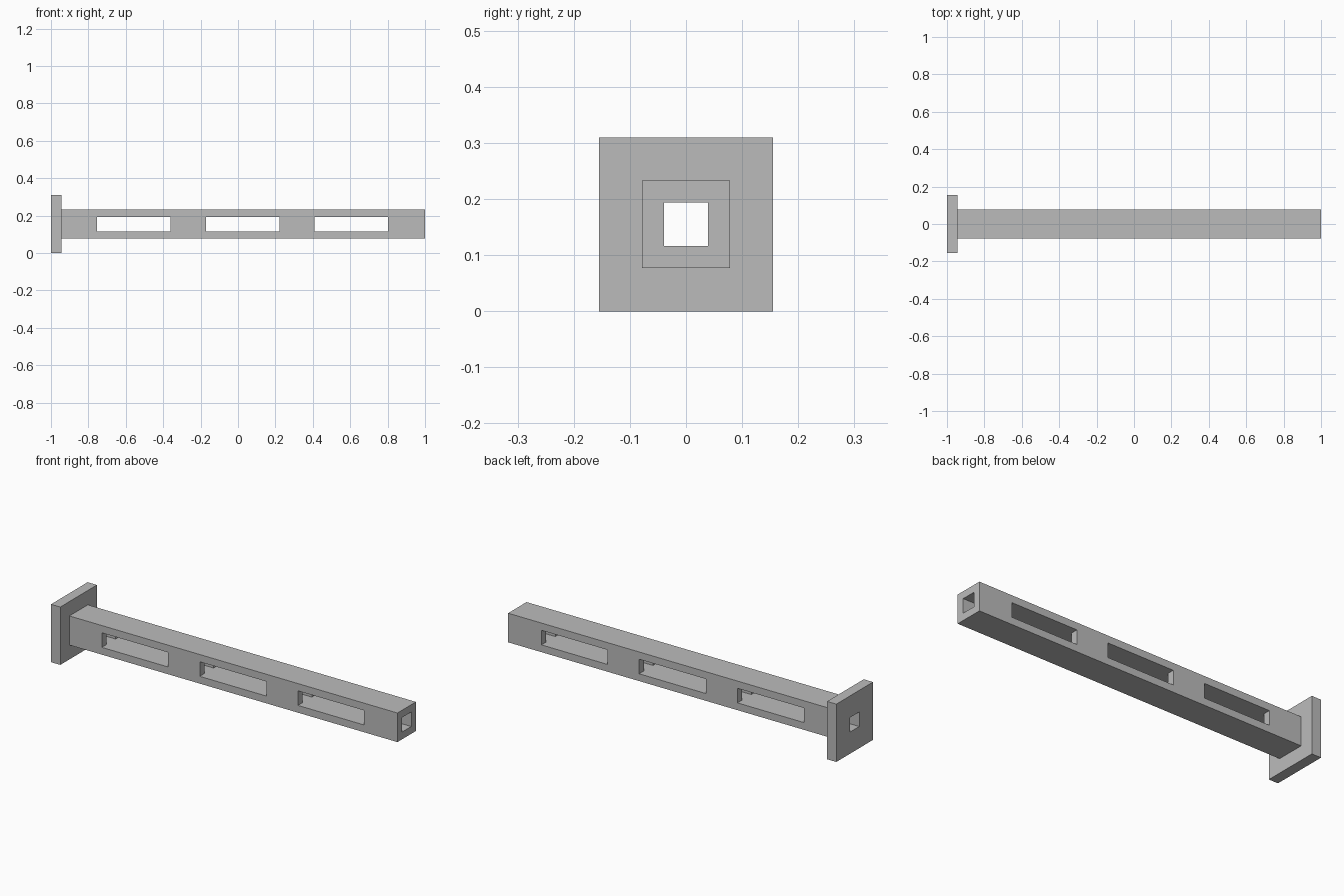
import bpy
import bmesh
from math import radians

cube = bpy.data.objects.get("Cube")
if cube:
    bpy.data.objects.remove(cube, do_unlink=True)

grey = bpy.data.materials.new("plain grey")
grey.use_nodes = True
COLOUR = (0.5, 0.5, 0.5, 1)
grey.diffuse_color = COLOUR
grey.node_tree.nodes["Principled BSDF"].inputs["Base Color"].default_value = COLOUR

MID_Z = 0.155      # axis height
BORE = 0.039       # half width of the bore and slots
TUBE = 0.078       # half width of the tube
PLATE = 0.155      # half width of the end plate
JOINT = -0.945     # where the tube meets the plate


def cell_solid(name, xs, half, is_open, round_rim=False):
    """Mesh the skin of a block split into cells, some of them left open."""
    ys = [-half, -BORE, BORE, half]
    zs = [MID_Z + y for y in ys]
    axes = (xs, ys, zs)
    sizes = [len(a) - 1 for a in axes]

    def solid(cell):
        inside = all(0 <= c < n for c, n in zip(cell, sizes))
        return inside and not is_open(*cell)

    bm = bmesh.new()
    verts = {}

    def vert(key):
        if key not in verts:
            verts[key] = bm.verts.new([axes[a][key[a]] for a in range(3)])
        return verts[key]

    cells = [(i, j, k) for i in range(sizes[0])
             for j in range(sizes[1]) for k in range(sizes[2])]
    for cell in filter(solid, cells):
        for a in range(3):
            b, c = (a + 1) % 3, (a + 2) % 3
            for side in (0, 1):
                near = list(cell)
                near[a] += 2 * side - 1
                if solid(near):
                    continue
                loop = []
                for db, dc in ((0, 0), (1, 0), (1, 1), (0, 1)):
                    key = list(cell)
                    key[a] += side
                    key[b] += db
                    key[c] += dc
                    loop.append(vert(tuple(key)))
                bm.faces.new(loop if side else loop[::-1])

    # Softly rounded rim on the tube side of the plate
    if round_rim:
        def on_rim(e):
            p, q = (v.co for v in e.verts)
            front = min(p.x, q.x) > xs[-1] - 1e-4
            return front and e.calc_face_angle(0) > 1 and \
                max(abs(p.y + q.y) / 2, abs((p.z + q.z) / 2 - MID_Z)) > half - 1e-4
        bmesh.ops.bevel(bm, geom=[e for e in bm.edges if on_rim(e)],
                        offset=0.008, segments=3, profile=0.5, affect='EDGES')

    mesh = bpy.data.meshes.new(name)
    bm.to_mesh(mesh)
    bm.free()
    mesh.materials.append(grey)
    obj = bpy.data.objects.new(name, mesh)
    bpy.context.collection.objects.link(obj)
    bpy.ops.object.select_all(action='DESELECT')
    obj.select_set(True)
    bpy.context.view_layer.objects.active = obj
    bpy.ops.object.shade_smooth_by_angle(angle=radians(35))
    return obj


# Square tube: bore along its length, three slots through both side walls
slot_ends = [-0.753, -0.36, -0.172, 0.223, 0.41, 0.802]
cell_solid("slotted_tube", [JOINT] + slot_ends + [1.0], TUBE,
           lambda i, j, k: k == 1 and (j == 1 or i % 2 == 1))

# Square end plate with the bore carried through
cell_solid("end_plate", [-1.0, JOINT], PLATE,
           lambda i, j, k: j == 1 and k == 1, round_rim=True)
